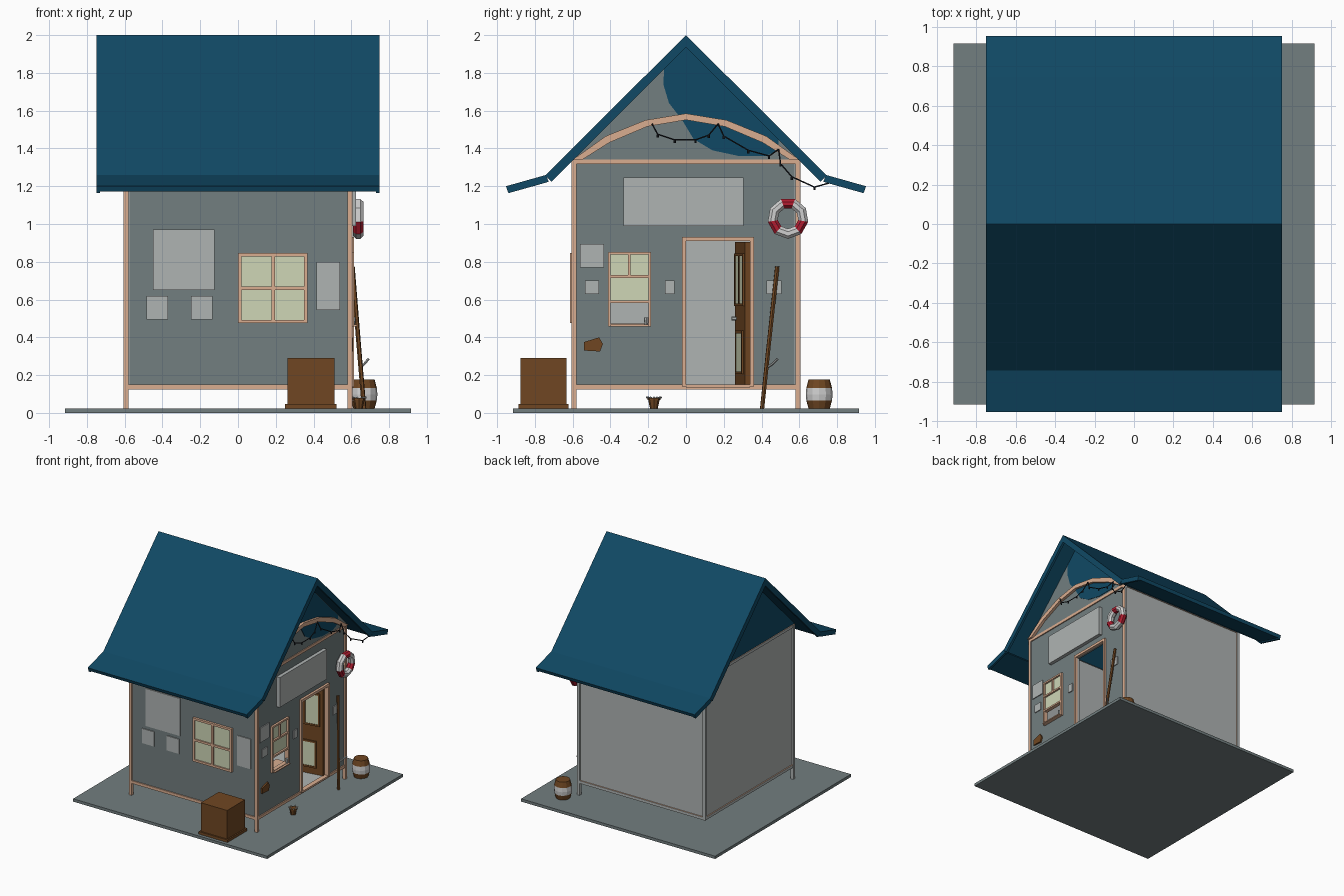
import bpy, bmesh, math
from mathutils import Vector, Matrix

if "Cube" in bpy.data.objects:
    bpy.data.objects.remove(bpy.data.objects["Cube"])


def mat(name, r, g, b):
    m = bpy.data.materials.new(name)
    m.diffuse_color = (r, g, b, 1)
    m.use_nodes = True
    m.node_tree.nodes["Principled BSDF"].inputs["Base Color"].default_value = m.diffuse_color
    return m


SLATE = mat("slate_grey", .17, .21, .215)
PALE = mat("pale_grey", .43, .455, .45)
TAN = mat("tan_wood", .70, .42, .28)
CREAM = mat("cream_glass", .62, .67, .47)
BROWN = mat("brown_wood", .16, .062, .016)
BLUE = mat("roof_blue", .005, .066, .128)
RED = mat("ring_red", .45, .012, .03)
WHITE = mat("off_white", .62, .62, .62)
BLACK = mat("wire_black", .012, .015, .02)


def finish(name, bm, mats, rule=None):
    bmesh.ops.recalc_face_normals(bm, faces=bm.faces[:])
    bm.normal_update()
    if rule:
        for f in bm.faces:
            f.material_index = rule(f)
    me = bpy.data.meshes.new(name)
    bm.to_mesh(me)
    bm.free()
    for m in mats:
        me.materials.append(m)
    ob = bpy.data.objects.new(name, me)
    bpy.context.collection.objects.link(ob)
    return ob


def is_back(f):
    # faces turned to the back or the left stay unpainted
    return 1 if f.normal.x < -.5 or f.normal.y > .5 else 0


def box(name, x0, x1, y0, y1, z0, z1, m, painted=False, xf=None):
    bm = bmesh.new()
    bmesh.ops.create_cube(bm, size=1)
    M = Matrix.Translation(((x0 + x1) / 2, (y0 + y1) / 2, (z0 + z1) / 2)) @ \
        Matrix.Diagonal((x1 - x0, y1 - y0, z1 - z0, 1))
    bm.transform((xf or Matrix()) @ M)
    return finish(name, bm, [m, PALE] if painted else [m], is_back if painted else None)


def prism(name, pts, x0, x1, m, painted=False):
    bm = bmesh.new()
    f = bm.faces.new([bm.verts.new((x0, y, z)) for y, z in pts])
    r = bmesh.ops.extrude_face_region(bm, geom=[f])
    vs = [v for v in r["geom"] if isinstance(v, bmesh.types.BMVert)]
    bmesh.ops.translate(bm, verts=vs, vec=(x1 - x0, 0, 0))
    return finish(name, bm, [m, PALE] if painted else [m], is_back if painted else None)


def tube(name, pts, r, m, sides=6):
    bm = bmesh.new()
    for a, b in zip(pts, pts[1:]):
        a, b = Vector(a), Vector(b)
        d = b - a
        M = Matrix.Translation((a + b) / 2) @ d.to_track_quat('Z', 'Y').to_matrix().to_4x4()
        bmesh.ops.create_cone(bm, cap_ends=True, segments=sides, radius1=r, radius2=r,
                              depth=d.length, matrix=M)
    return finish(name, bm, [m])


def lathe(name, c, prof, sides, mats, rule=None):
    bm = bmesh.new()
    rings = [[bm.verts.new((c[0] + r * math.cos(2 * math.pi * i / sides),
                            c[1] + r * math.sin(2 * math.pi * i / sides), z))
              for i in range(sides)] for r, z in prof]
    for a, b in zip(rings, rings[1:]):
        for i in range(sides):
            j = (i + 1) % sides
            bm.faces.new((a[i], a[j], b[j], b[i]))
    bm.faces.new(rings[0])
    bm.faces.new(rings[-1])
    return finish(name, bm, mats, rule)


# ground slab and floor
box("base_slab", -.915, .915, -.915, .915, 0, .024, SLATE)
box("floor", -.59, .59, -.59, .59, .13, .145, PALE)

# walls: right wall is panelled around the door and the serving window
box("front_wall", -.595, .595, -.595, -.575, .13, 1.33, SLATE, True)
box("back_wall", -.595, .595, .575, .595, .13, 1.33, PALE)
box("left_wall", -.595, -.575, -.595, .595, .13, 1.33, PALE)
for y0, y1, z0, z1 in [(-.595, -.40, .13, 1.33), (-.40, -.195, .13, .47), (-.40, -.195, .84, 1.33),
                       (-.195, 0, .13, 1.33), (0, .345, .91, 1.33), (.345, .595, .13, 1.33)]:
    box("right_wall_panel", .575, .595, y0, y1, z0, z1, SLATE, True)

# timber frame
for x, y, z in [(-1, -1, .02), (1, -1, .02), (1, 1, .02), (-1, 1, .125)]:
    xs, ys = sorted((x * .58, x * .606)), sorted((y * .58, y * .606))
    box("corner_post", *xs, *ys, z, 1.34, TAN, True)
for z in (.125, 1.318):
    for s in (-1, 1):
        a, b = sorted((s * .585, s * .604))
        box("frame_beam", -.58, .58, a, b, z, z + .024, TAN, True)
        box("frame_beam", a, b, -.58, .58, z, z + .024, TAN, True)

# gables
tri = [(-.6, 1.33), (.6, 1.33), (.6, 1.36), (0, 1.955), (-.6, 1.36)]
prism("right_gable", tri, .575, .598, SLATE, True)
prism("left_gable", tri, -.598, -.575, BLUE)
prism("gable_blue_patch", [(-.115, 1.83), (-.12, 1.74), (-.09, 1.64), (-.02, 1.55), (.04, 1.45),
                           (.14, 1.39), (.28, 1.36), (.42, 1.36), (.49, 1.39), (.49, 1.455),
                           (0, 1.945)], .597, .602, BLUE)
top = [(-.6, 1.34), (-.425, 1.465), (-.215, 1.55), (0, 1.585)]
top += [(-y, z) for y, z in top[-2::-1]]
low = [(y * .955, z - .034) for y, z in top]
low[0], low[-1] = (-.55, 1.34), (.55, 1.34)
prism("gable_arch", top + low[::-1], .59, .622, TAN)

# roof: main slopes, flared eaves and thicker edge boards
for t, spans in [(.035, [(-.74, .74)]), (.046, [(-.75, -.73), (.73, .75)])]:
    for x0, x1 in spans:
        k = t * .707
        half = [(.745, 1.257), (.745 - k, 1.257 - k)]
        main = [(0, 2)] + half + [(0, 2 - 2 * k)] + [(-y, z) for y, z in half[::-1]]
        prism("roof_slopes", main, x0, x1, BLUE)
        for s in (-1, 1):
            prism("roof_eave", [(s * .74, 1.26), (s * .953, 1.2), (s * (.953 - t * .28), 1.2 - t * .8),
                                (s * (.74 - t * .28), 1.26 - t * .8)], x0, x1, BLUE)

# front window
box("front_window_glass", .01, .36, -.604, -.594, .485, .835, CREAM)
for x in (0, .177, .35):
    box("front_window_bar", x, x + .018, -.615, -.59, .475, .845, TAN)
for z in (.475, .65, .828):
    box("front_window_bar", 0, .368, -.615, -.59, z, z + .018, TAN)

# front notice plates
for x0, x1, z0, z1 in [(-.45, -.125, .65, .97), (-.485, -.37, .495, .62),
                       (-.25, -.135, .495, .62), (.415, .54, .545, .80)]:
    box("front_notice", x0, x1, -.603, -.594, z0, z1, PALE)

# side serving window with raised sash, shelf and cup
box("side_window_glass", .585, .597, -.40, -.195, .595, .84, CREAM)
for y in (-.413, -.198):
    box("side_window_bar", .58, .613, y, y + .014, .46, .85, TAN)
for z in (.458, .582, .715, .838):
    box("side_window_bar", .58, .613, -.41, -.185, z, z + .014, TAN)
box("side_window_mullion", .585, .61, -.308, -.295, .715, .845, TAN)
box("window_shelf", .50, .63, -.40, -.195, .458, .467, TAN)
lathe("shelf_cup", (.61, -.21), [(.01, .467), (.013, .505)], 8, [PALE])

# side sign and notices
box("side_sign", .59, .625, -.33, .305, .99, 1.245, PALE)
for y0, y1, z0, z1 in [(-.56, -.435, .77, .895), (-.535, -.46, .63, .70),
                       (-.11, -.06, .63, .70), (.425, .505, .63, .70)]:
    box("side_notice", .594, .603, y0, y1, z0, z1, PALE)
prism("side_small_board", [(-.54, .33), (-.455, .325), (-.44, .365), (-.46, .40), (-.54, .375)],
      .594, .608, BROWN)

# door frame and door opened inward
for y in (-.02, .34):
    box("door_jamb", .575, .615, y, y + .02, .14, .93, TAN)
box("door_head", .575, .615, -.02, .36, .91, .932, TAN)
box("door_sill", .575, .615, 0, .34, .135, .15, TAN)
hinge = Matrix.Translation((.58, .338, 0)) @ Matrix.Rotation(math.radians(9), 4, 'Z')
box("door_leaf", -.33, 0, -.026, 0, .15, .905, BROWN, xf=hinge)
for u0, u1, z0, z1 in [(-.29, -.18, .58, .83), (-.15, -.04, .58, .83), (-.26, -.07, .22, .42)]:
    for y0, y1 in [(-.032, -.024), (-.002, .006)]:
        box("door_pane", u0, u1, y0, y1, z0, z1, CREAM, xf=hinge)
    for a, b, c, d in [(u0 - .015, u0, z0 - .015, z1 + .015), (u1, u1 + .015, z0 - .015, z1 + .015),
                       (u0, u1, z0 - .015, z0), (u0, u1, z1, z1 + .015)]:
        box("door_moulding", a, b, -.036, -.02, c, d, BROWN, xf=hinge)
tube("door_handle", [hinge @ Vector((-.3, -.02, .5)), hinge @ Vector((-.3, -.05, .5))], .01, PALE)

# life ring: nine segments, every third one red
bm = bmesh.new()
N, K = 9, 8
rings = []
for i in range(N):
    a = math.radians(70 + 40 * i)
    ring = []
    for j in range(K):
        b = 2 * math.pi * (j + .5) / K
        r = .082 + .029 * math.cos(b)
        ring.append(bm.verts.new((.636 + .03 * math.sin(b), .54 + r * math.cos(a), 1.03 + r * math.sin(a))))
    rings.append(ring)
for i in range(N):
    p, q = rings[i], rings[(i + 1) % N]
    for j in range(K):
        f = bm.faces.new((p[j], p[(j + 1) % K], q[(j + 1) % K], q[j]))
        f.material_index = 1 if i % 3 == 0 else 0
finish("life_ring", bm, [WHITE, RED])

# crate
box("crate_body", .262, .51, -.875, -.633, .045, .29, BROWN)
box("crate_base", .25, .522, -.887, -.621, .024, .046, BROWN)

# barrel with pale band
lathe("barrel", (.667, .705), [(.056, .022), (.068, .066), (.071, .098), (.068, .132), (.056, .177)],
      12, [BROWN, WHITE], lambda f: 1 if .066 < f.calc_center_median().z < .132
      and abs(f.normal.z) < .5 else 0)

# leaning pole with reel
tube("leaning_pole", [(.668, .402, .015), (.64, .437, .35), (.606, .483, .775)], .012, BROWN)
tube("pole_reel", [(.645, .43, .24), (.67, .46, .26), (.69, .485, .285)], .007, PALE)

# small potted plant
lathe("plant_pot", (.64, -.17), [(.02, .022), (.03, .068), (.034, .068), (.034, .08)], 8, [BROWN])
for i in range(7):
    a = 2 * math.pi * i / 7
    tube("plant_leaf", [(.64, -.17, .07), (.64 + .04 * math.cos(a), -.17 + .042 * math.sin(a), .083)],
         .005, PALE, 4)

# string of lights
wire = [(.63, -.18, 1.53), (.64, -.15, 1.475), (.645, -.06, 1.445), (.645, .05, 1.445), (.64, .12, 1.47),
        (.63, .17, 1.53), (.64, .2, 1.465), (.65, .33, 1.39), (.65, .44, 1.36), (.63, .49, 1.395),
        (.65, .50, 1.32), (.67, .56, 1.25), (.70, .68, 1.195), (.72, .77, 1.22)]
tube("light_wire", wire, .004, BLACK, 5)
for i in (1, 2, 3, 4, 6, 7, 8, 10, 11, 12):
    x, y, z = wire[i]
    tube("light_bulb", [(x, y, z), (x, y, z - .016)], .006, BLACK, 6)
